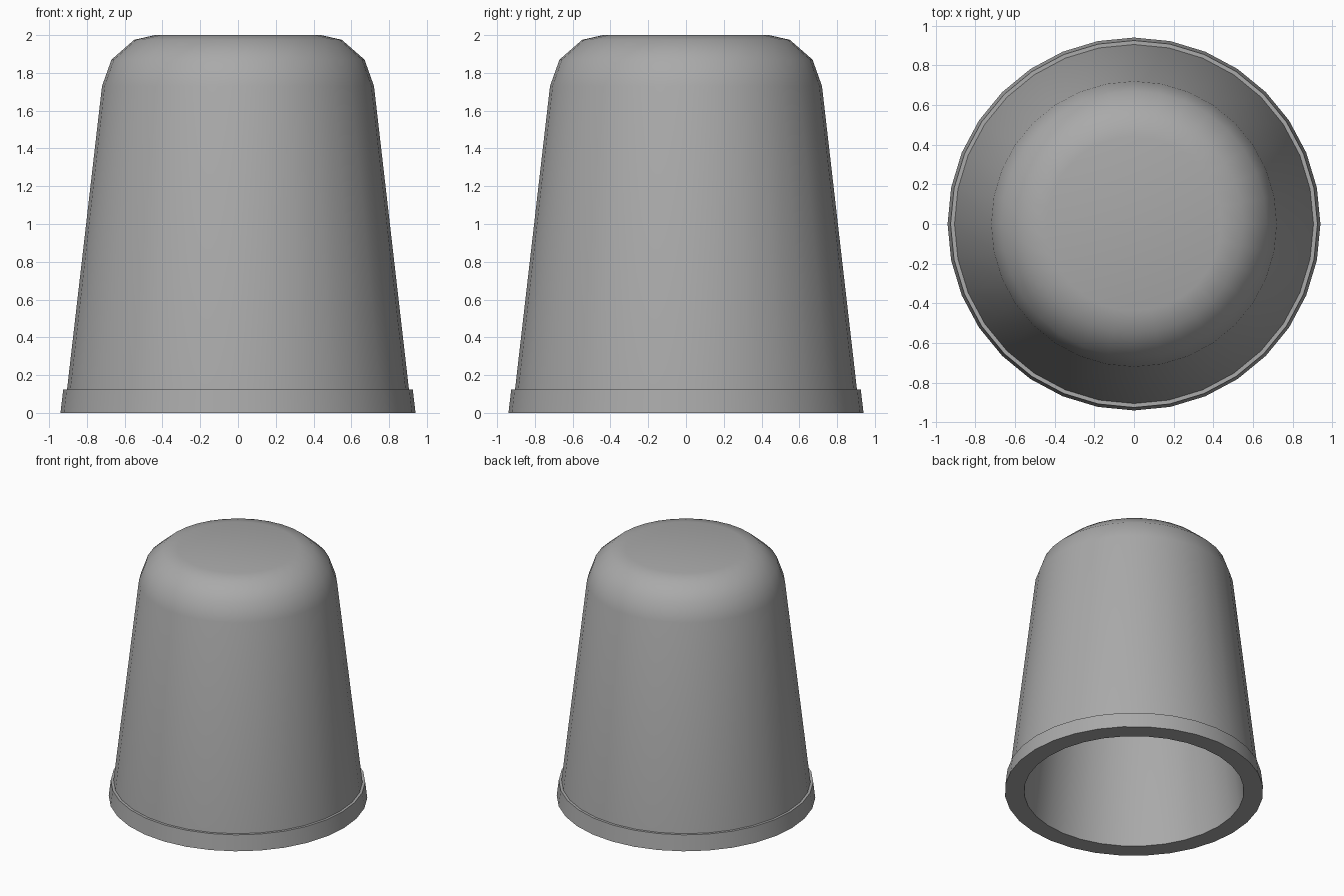
import bpy
import math
import bmesh

SIDES = 32

cube = bpy.data.objects.get("Cube")
if cube:
    bpy.data.objects.remove(cube, do_unlink=True)

# Single grey material
grey = bpy.data.materials.new("plain_grey")
grey.use_nodes = True
colour = (0.4, 0.4, 0.4, 1)
grey.diffuse_color = colour
grey.node_tree.nodes["Principled BSDF"].inputs["Base Color"].default_value = colour


def lathe(name, profile):
    """Spin a (radius, height) profile around z, capping both ends on the axis."""
    bm = bmesh.new()
    rings = []
    for r, z in profile:
        rings.append([bm.verts.new((r * math.cos(a), r * math.sin(a), z))
                      for a in (math.tau * i / SIDES for i in range(SIDES))])
    for low, high in zip(rings, rings[1:]):
        for i in range(SIDES):
            j = (i + 1) % SIDES
            bm.faces.new((low[i], low[j], high[j], high[i]))
    bm.faces.new(list(reversed(rings[0])))
    bm.faces.new(rings[-1])
    bmesh.ops.recalc_face_normals(bm, faces=bm.faces)
    mesh = bpy.data.meshes.new(name)
    bm.to_mesh(mesh)
    bm.free()
    mesh.materials.append(grey)
    obj = bpy.data.objects.new(name, mesh)
    bpy.context.collection.objects.link(obj)
    bpy.ops.object.select_all(action='DESELECT')
    obj.select_set(True)
    bpy.context.view_layer.objects.active = obj
    bpy.ops.object.shade_smooth_by_angle(angle=math.radians(40))
    return obj


# Hollow cup standing on its mouth: inner ceiling, inner wall, rim band, outer wall, crown
inner = [(0.42, 1.88), (0.49, 1.865), (0.57, 1.79), (0.61, 1.70), (0.80, 0)]
rim = [(0.94, 0), (0.925, 0.125), (0.905, 0.125)]
outer = [(0.72, 1.73), (0.67, 1.87), (0.55, 1.975), (0.44, 2.0)]
lathe("cup_shell", inner + rim + outer)
